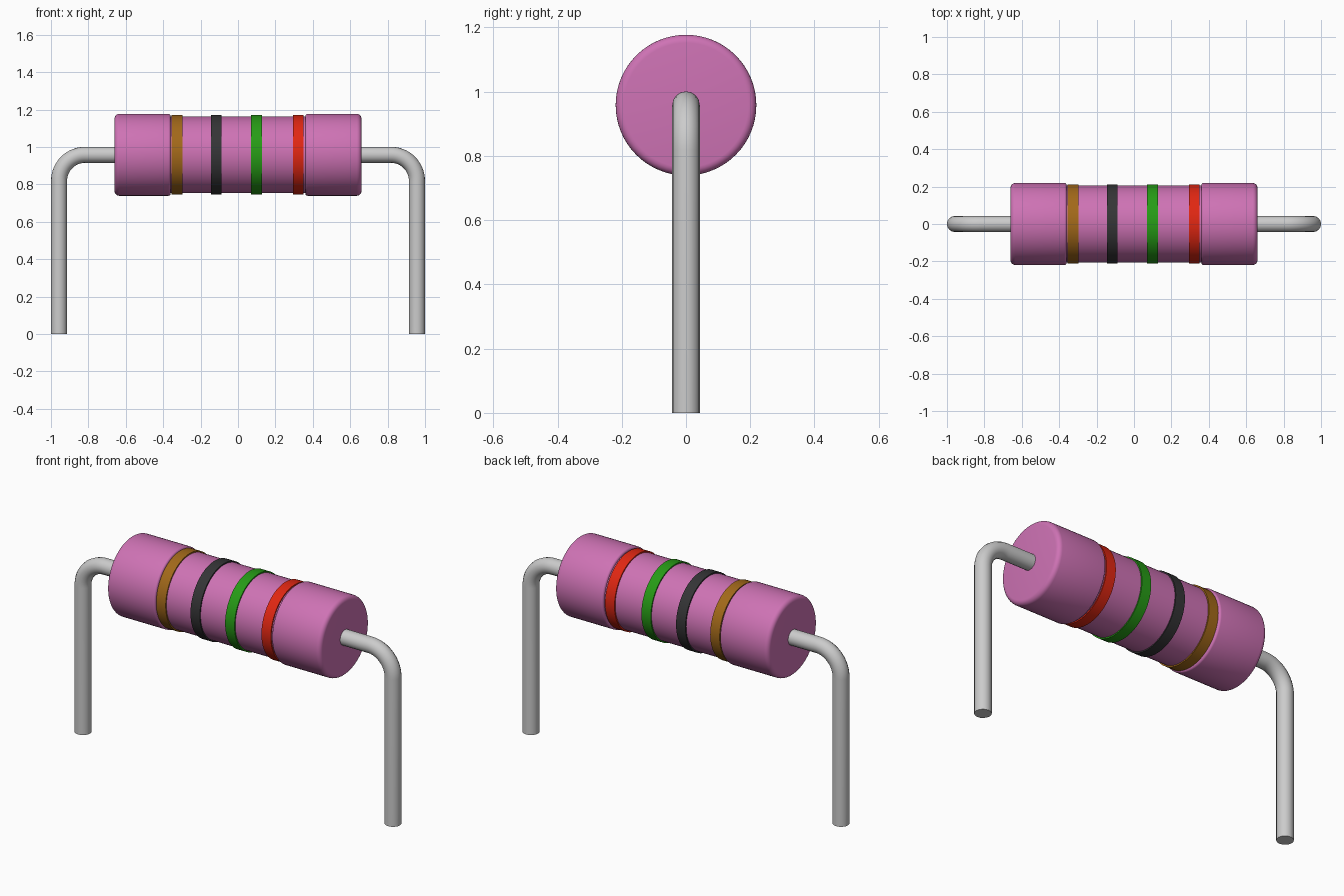
import bpy, bmesh, math
from mathutils import Vector, Matrix

if "Cube" in bpy.data.objects:
    bpy.data.objects.remove(bpy.data.objects["Cube"])

AXIS_Z = 0.958      # height of the body axis
WIRE_R = 0.043
LEG_X = 1 - WIRE_R
BEND_R = 0.14


def material(name, rgb):
    mat = bpy.data.materials.new(name)
    mat.use_nodes = True
    color = (*rgb, 1)
    mat.diffuse_color = color
    mat.node_tree.nodes["Principled BSDF"].inputs["Base Color"].default_value = color
    return mat


def smooth(obj):
    bpy.ops.object.select_all(action="DESELECT")
    obj.select_set(True)
    bpy.context.view_layer.objects.active = obj
    bpy.ops.object.shade_smooth_by_angle(angle=math.radians(40))


def lathe(name, profile, mat, steps=64):
    """Spin (x, radius) points around the body axis."""
    bm = bmesh.new()
    verts = [bm.verts.new((x, 0, r)) for x, r in profile]
    edges = [bm.edges.new(pair) for pair in zip(verts, verts[1:])]
    bmesh.ops.spin(bm, geom=verts + edges, cent=(0, 0, 0), axis=(1, 0, 0),
                   angle=math.tau, steps=steps)
    bmesh.ops.remove_doubles(bm, verts=bm.verts, dist=1e-5)
    bmesh.ops.recalc_face_normals(bm, faces=bm.faces)
    bmesh.ops.transform(bm, matrix=Matrix.Translation((0, 0, AXIS_Z)), verts=bm.verts)
    mesh = bpy.data.meshes.new(name)
    bm.to_mesh(mesh)
    bm.free()
    mesh.materials.append(mat)
    obj = bpy.data.objects.new(name, mesh)
    bpy.context.collection.objects.link(obj)
    smooth(obj)


def rounded(x, r, rad, start, end, steps=5):
    """Arc of profile points around (x, r)."""
    angles = [math.radians(start + (end - start) * i / steps) for i in range(steps + 1)]
    return [(x + rad * math.cos(a), r + rad * math.sin(a)) for a in angles]


def wire(name, side, mat):
    """Bent lead: out of the body, round the corner, down to the board."""
    path = [(0.62, AXIS_Z)]
    path += rounded(LEG_X - BEND_R, AXIS_Z - BEND_R, BEND_R, 90, 0, 16)
    path += [(LEG_X, 0)]
    curve = bpy.data.curves.new(name, "CURVE")
    curve.dimensions = "3D"
    curve.bevel_depth = WIRE_R
    curve.bevel_resolution = 6
    curve.use_fill_caps = True
    spline = curve.splines.new("POLY")
    spline.points.add(len(path) - 1)
    for point, (x, z) in zip(spline.points, path):
        point.co = (side * x, 0, z, 1)
    curve.materials.append(mat)
    obj = bpy.data.objects.new(name, curve)
    bpy.context.collection.objects.link(obj)
    bpy.ops.object.select_all(action="DESELECT")
    obj.select_set(True)
    bpy.context.view_layer.objects.active = obj
    bpy.ops.object.convert(target="MESH")
    smooth(bpy.context.object)


pink = material("pink coating", (0.62, 0.17, 0.46))
metal = material("grey metal", (0.60, 0.60, 0.60))

# Body: two rounded end caps joined by a narrower waist
half = [(0.66, 0)] + rounded(0.635, 0.194, 0.025, 0, 90)
half += rounded(0.372, 0.207, 0.012, 90, 180) + [(0.36, 0.205)]
lathe("body", half + [(-x, r) for x, r in reversed(half)], pink)

# Colour bands around the waist
bands = [
    ("gold_band", -0.327, (0.36, 0.14, 0.01)),
    ("black_band", -0.116, (0.035, 0.035, 0.037)),
    ("green_band", 0.098, (0.02, 0.33, 0.008)),
    ("red_band", 0.322, (0.75, 0.02, 0.006)),
]
for name, x, rgb in bands:
    a, b = x - 0.029, x + 0.029
    ring = [(a, 0.2), (a, 0.212), (b, 0.212), (b, 0.2), (a, 0.2)]
    lathe(name, ring, material(name.replace("_", " "), rgb))

# Leads
wire("left_lead", 1, metal)
wire("right_lead", -1, metal)
